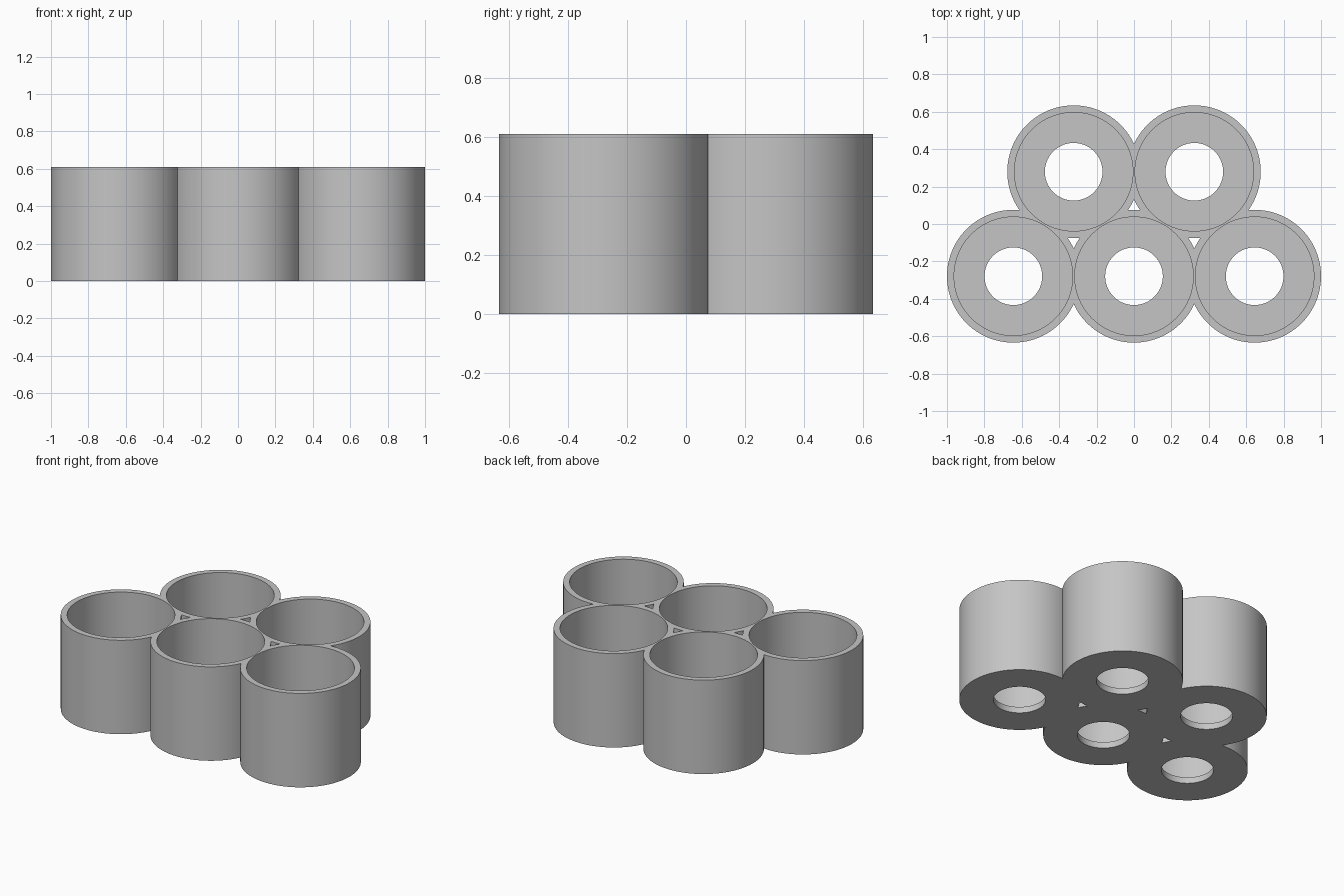
import bpy
import bmesh
from math import cos, sin, pi, radians, sqrt

SIDES = 96
HEIGHT = 0.61
OUTER, INNER, HOLE = 0.355, 0.317, 0.154
FLOOR = 0.04
PITCH = 0.645
ROW_Y = PITCH * sqrt(3) / 4

if "Cube" in bpy.data.objects:
    bpy.data.objects.remove(bpy.data.objects["Cube"], do_unlink=True)

grey = bpy.data.materials.new("plain grey")
grey.use_nodes = True
colour = (0.56, 0.56, 0.56, 1)
grey.diffuse_color = colour
grey.node_tree.nodes["Principled BSDF"].inputs["Base Color"].default_value = colour


def lathe(name, profile, centres):
    """Closed solids turned from (radius, height) points, one at each centre."""
    bm = bmesh.new()
    for cx, cy in centres:
        rings = []
        for r, z in profile:
            angles = [2 * pi * i / SIDES for i in range(SIDES)]
            rings.append([bm.verts.new((cx + r * cos(a), cy + r * sin(a), z)) for a in angles])
        for low, high in zip(rings, rings[1:]):
            for i in range(SIDES):
                j = (i + 1) % SIDES
                bm.faces.new((low[i], low[j], high[j], high[i]))
        bm.faces.new(rings[0][::-1])
        bm.faces.new(rings[-1])
    mesh = bpy.data.meshes.new(name)
    bm.to_mesh(mesh)
    bm.free()
    mesh.materials.append(grey)
    obj = bpy.data.objects.new(name, mesh)
    bpy.context.collection.objects.link(obj)
    return obj


def combine(target, tool, operation):
    """Apply a boolean and discard the tool."""
    tool.hide_render = True
    mod = target.modifiers.new(operation.lower(), "BOOLEAN")
    mod.operation = operation
    mod.solver = "EXACT"
    mod.object = tool
    bpy.ops.object.modifier_apply(modifier=mod.name)
    bpy.data.objects.remove(tool, do_unlink=True)


# Three cups in the front row, two nested behind
centres = [(x * PITCH, -ROW_Y) for x in (-1, 0, 1)]
centres += [(x * PITCH, ROW_Y) for x in (-0.5, 0.5)]

# Fused outer walls
wall = [(OUTER, 0), (OUTER, HEIGHT)]
holder = lathe("cup_holder", wall, centres[:1])
bpy.ops.object.select_all(action="DESELECT")
holder.select_set(True)
bpy.context.view_layer.objects.active = holder
for centre in centres[1:]:
    combine(holder, lathe("cup_wall", wall, [centre]), "UNION")

# Cup cavities with a drain hole through each floor
cavity = [(HOLE, -0.1), (HOLE, FLOOR), (INNER, FLOOR), (INNER, HEIGHT + 0.1)]
combine(holder, lathe("cavity_cutter", cavity, centres), "DIFFERENCE")

holder.select_set(True)
bpy.context.view_layer.objects.active = holder
bpy.ops.object.shade_smooth_by_angle(angle=radians(30))
